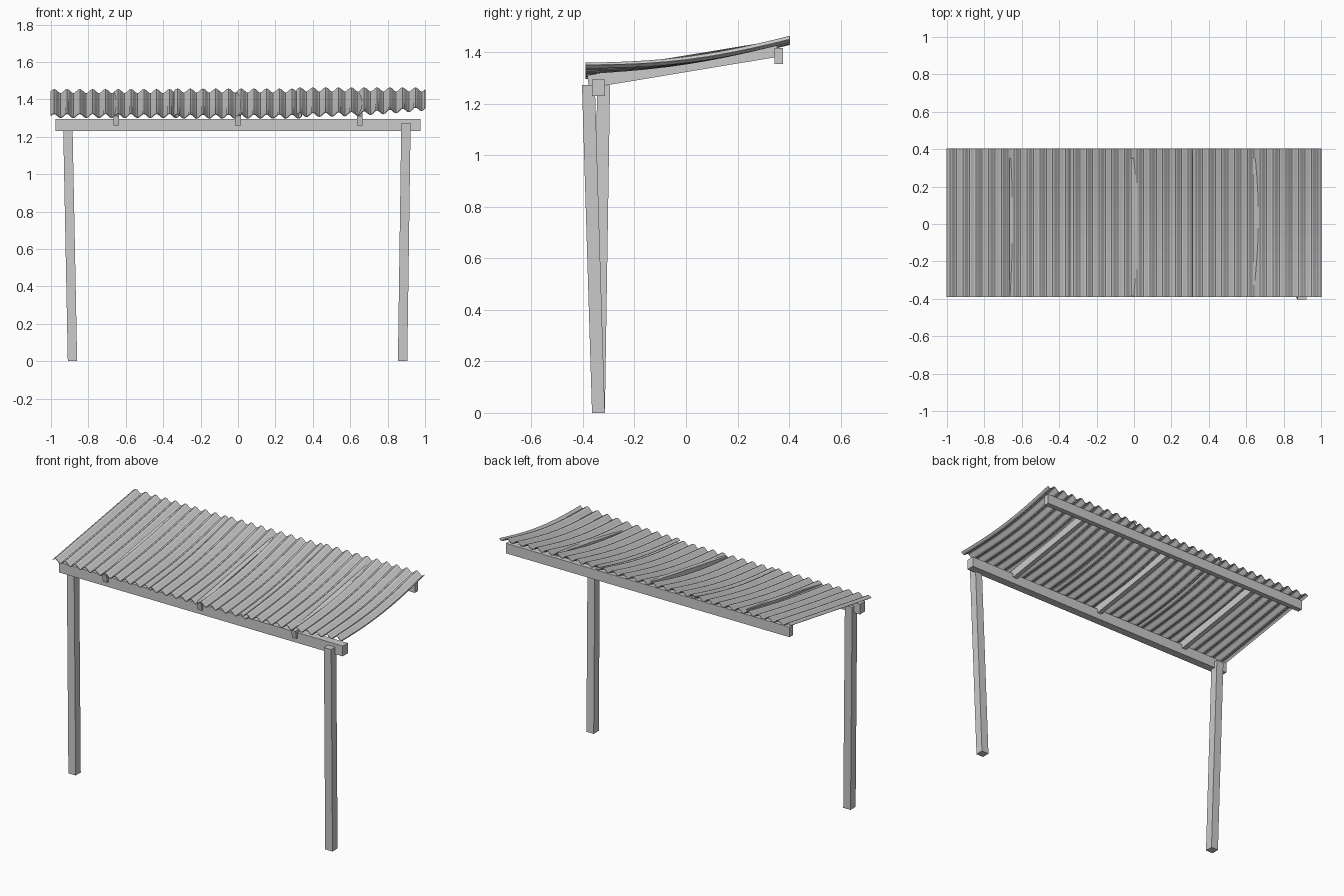
import bpy, bmesh, math
from mathutils import Vector

if "Cube" in bpy.data.objects:
    bpy.data.objects.remove(bpy.data.objects["Cube"])


def finish(bm, name):
    bmesh.ops.recalc_face_normals(bm, faces=bm.faces)
    me = bpy.data.meshes.new(name)
    bm.to_mesh(me)
    bm.free()
    ob = bpy.data.objects.new(name, me)
    bpy.context.collection.objects.link(ob)
    return ob


def timber(name, a, b, u, v):
    """Bar from a to b whose two end rectangles are spanned by half-vectors u and v."""
    a, b, u, v = map(Vector, (a, b, u, v))
    bm = bmesh.new()
    rings = [[bm.verts.new(p + u * s + v * t)
              for s, t in ((-1, -1), (1, -1), (1, 1), (-1, 1))] for p in (a, b)]
    bm.faces.new(rings[0])
    bm.faces.new(rings[1])
    for i in range(4):
        j = (i + 1) % 4
        bm.faces.new((rings[0][i], rings[0][j], rings[1][j], rings[1][i]))
    return finish(bm, name)


# Two leaning posts
X, Y = (0.025, 0, 0), (0, 0.025, 0)
timber("left_post", (-0.885, -0.34, 0), (-0.91, -0.32, 1.272), X, Y)
timber("right_post", (0.88, -0.34, 0), (0.898, -0.379, 1.274), X, Y)

# Front and back beams
timber("front_beam", (-0.975, -0.34, 1.263), (0.975, -0.34, 1.263), Y, (0, 0, 0.032))
timber("back_beam", (-0.975, 0.36, 1.385), (0.975, 0.36, 1.385),
       (0, 0.016, 0), (0, 0, 0.031))

# Sloping rafters
for i, x in enumerate((-0.65, 0, 0.65)):
    timber(f"rafter_{i + 1}", (x, -0.38, 1.286), (x, 0.355, 1.408),
           (0.015, 0, 0), (-0.004, 0, 0) and (0, -0.004, 0.025))


# Sagging corrugated sheets
def sheet(name, x0, x1, waves, dz_front, dz_back, sag, curl):
    bm = bmesh.new()
    nx, ny = waves * 8, 10
    grid = []
    for i in range(nx + 1):
        u = i / nx
        col = []
        for j in range(ny + 1):
            v = j / ny
            z = (1.312 + dz_front) * (1 - v) + (1.445 + dz_back) * v
            z -= sag(u) * math.sin(math.pi * v)
            z += curl * u ** 2 * (1 - v) ** 2
            z += 0.011 * math.sin(2 * math.pi * waves * u)
            col.append(bm.verts.new((x0 + (x1 - x0) * u, -0.39 + 0.793 * v, z)))
        grid.append(col)
    for i in range(nx):
        for j in range(ny):
            bm.faces.new((grid[i][j], grid[i + 1][j], grid[i + 1][j + 1], grid[i][j + 1]))
    ob = finish(bm, name)
    mod = ob.modifiers.new("thickness", "SOLIDIFY")
    mod.thickness = 0.004
    mod.offset = 0


sheet("roof_sheet_left", -1.0, -0.315, 10, 0.0, -0.003, lambda u: 0.022 * u, 0)
sheet("roof_sheet_middle", -0.34, 0.34, 10, -0.003, 0.0, lambda u: 0.022, 0)
sheet("roof_sheet_right", 0.315, 1.0, 10, 0.005, 0.006, lambda u: 0.02, 0.035)
